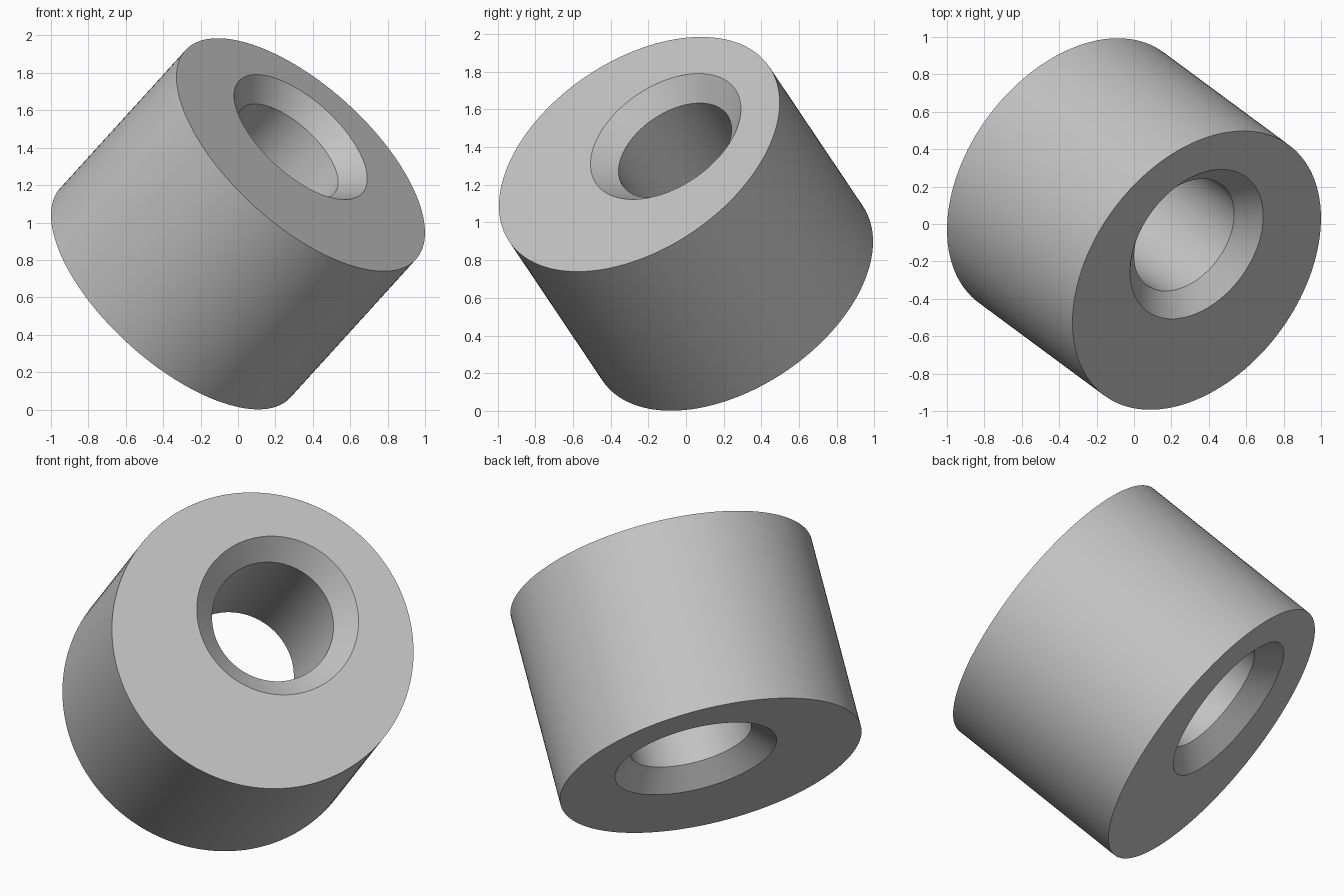
import bpy, bmesh
from math import cos, sin, tau, radians
from mathutils import Matrix, Vector

cube = bpy.data.objects.get("Cube")
if cube:
    bpy.data.objects.remove(cube, do_unlink=True)

SEGMENTS = 128
RADIUS, HALF = 0.832, 0.557          # outer cylinder
BORE, CHAMFER, OFFSET = 0.335, 0.111, 0.169   # off-centre through hole

# Plain grey material
grey = bpy.data.materials.new("plain grey")
grey.use_nodes = True
colour = (0.55, 0.55, 0.55, 1)
grey.diffuse_color = colour
grey.node_tree.nodes["Principled BSDF"].inputs["Base Color"].default_value = colour

# Closed loop of rings (radius, centre offset, height): outer wall, top, hole, bottom
rings = [
    (RADIUS, 0, -HALF),
    (RADIUS, 0, HALF),
    (BORE + CHAMFER, OFFSET, HALF),
    (BORE, OFFSET, HALF - CHAMFER),
    (BORE, OFFSET, CHAMFER - HALF),
    (BORE + CHAMFER, OFFSET, -HALF),
]
bm = bmesh.new()
loops = [[bm.verts.new((shift + r * cos(tau * i / SEGMENTS), r * sin(tau * i / SEGMENTS), z))
          for i in range(SEGMENTS)] for r, shift, z in rings]
for k, lower in enumerate(loops):
    upper = loops[(k + 1) % len(loops)]
    for i in range(SEGMENTS):
        j = (i + 1) % SEGMENTS
        bm.faces.new((lower[i], lower[j], upper[j], upper[i]))
bmesh.ops.recalc_face_normals(bm, faces=bm.faces)

mesh = bpy.data.meshes.new("eccentric_bushing")
bm.to_mesh(mesh)
bm.free()
mesh.materials.append(grey)
bushing = bpy.data.objects.new("eccentric_bushing", mesh)
bpy.context.collection.objects.link(bushing)

# Tilt so the axis leans to the front and side, with the hole shifted up and back
axis = Vector((0.602, -0.445, 0.663)).normalized()
side = Vector((0, 0.14, 0.095))
side = (side - axis * side.dot(axis)).normalized()
across = axis.cross(side)
tilt = Matrix((side, across, axis)).transposed().to_4x4()
bushing.matrix_world = Matrix.Translation((0, 0, 0.993)) @ tilt

# Smooth walls, crisp rims
bpy.ops.object.select_all(action="DESELECT")
bushing.select_set(True)
bpy.context.view_layer.objects.active = bushing
bpy.ops.object.shade_smooth_by_angle(angle=radians(30))
